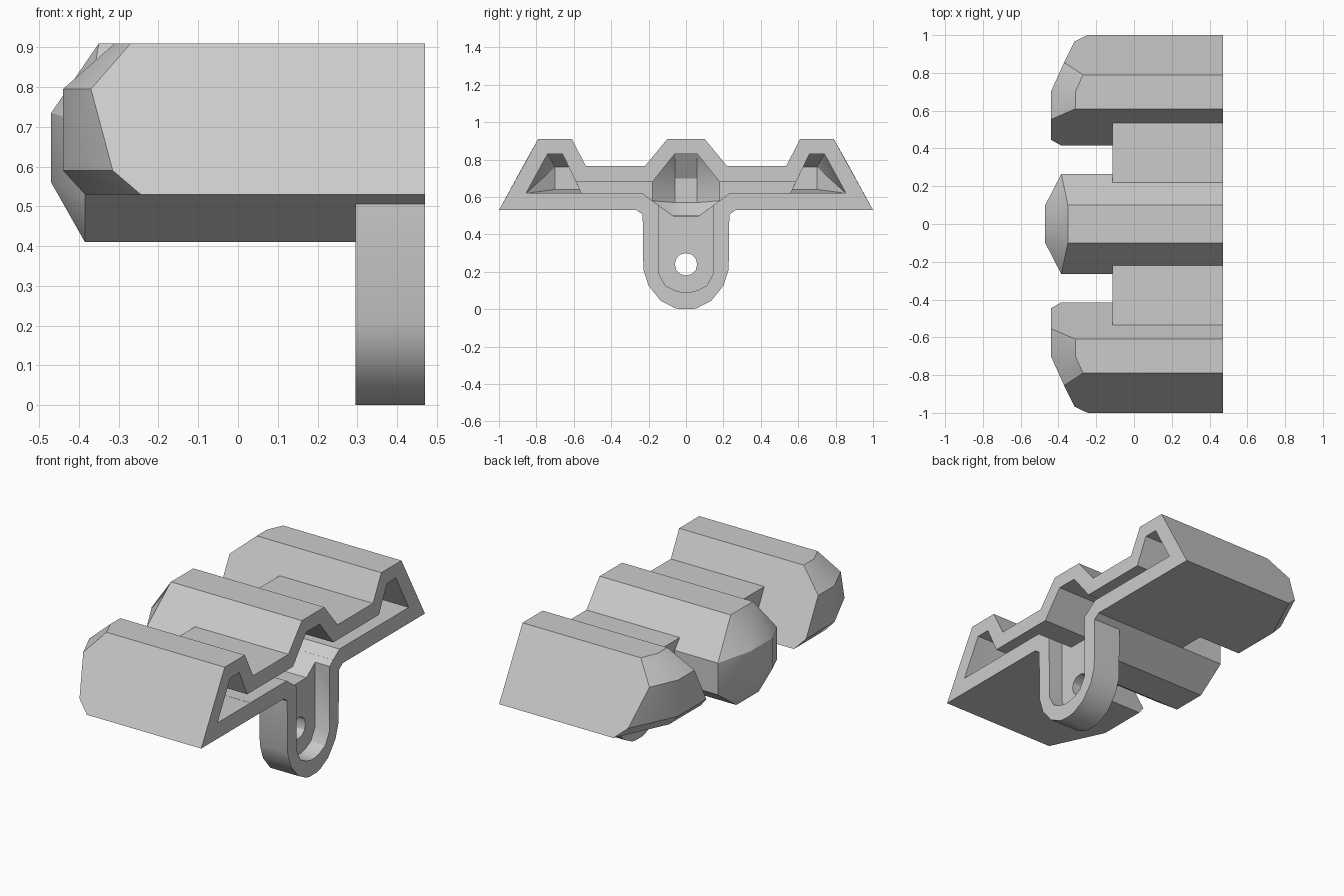
import bpy, bmesh, math

if "Cube" in bpy.data.objects:
    bpy.data.objects.remove(bpy.data.objects["Cube"], do_unlink=True)

grey = bpy.data.materials.new("plain grey")
grey.use_nodes = True
grey.diffuse_color = (0.6, 0.6, 0.6, 1)
grey.node_tree.nodes["Principled BSDF"].inputs["Base Color"].default_value = (0.6, 0.6, 0.6, 1)

OPEN = 0.47     # open end of the shell
PAST = 0.52     # cutters run past the open end


def hull(name, points):
    """Convex solid around a set of points."""
    bm = bmesh.new()
    for p in points:
        bm.verts.new(p)
    out = bmesh.ops.convex_hull(bm, input=bm.verts)
    spare = [v for v in out["geom_interior"] + out["geom_unused"]
             if isinstance(v, bmesh.types.BMVert)]
    bmesh.ops.delete(bm, geom=list(set(spare)), context="VERTS")
    bmesh.ops.dissolve_limit(bm, angle_limit=0.01, verts=bm.verts, edges=bm.edges)
    bmesh.ops.recalc_face_normals(bm, faces=bm.faces)
    mesh = bpy.data.meshes.new(name)
    bm.to_mesh(mesh)
    bm.free()
    mesh.materials.append(grey)
    obj = bpy.data.objects.new(name, mesh)
    bpy.context.collection.objects.link(obj)
    return obj


def both(section):
    """Mirror a (y, z) section across y = 0."""
    return [(s * y, z) for y, z in section for s in (1, -1)]


def at(x, section):
    return [(x, y, z) for y, z in section]


def prism(name, x0, x1, section):
    return hull(name, at(x0, section) + at(x1, section))


def combine(target, tool, operation):
    mod = target.modifiers.new(operation.lower(), "BOOLEAN")
    mod.operation, mod.solver, mod.object = operation, "EXACT", tool
    bpy.context.view_layer.objects.active = target
    bpy.ops.object.modifier_apply(modifier=mod.name)
    bpy.data.objects.remove(tool, do_unlink=True)


# Central finger: octagonal bar with a blunt nose
upper = both([(0.1, 0.91)])
lower = both([(0.265, 0.71), (0.265, 0.53), (0.1, 0.41)])
body = hull("ribbed_shell",
            at(OPEN, upper + lower) + at(-0.35, upper) + at(-0.385, lower)
            + at(-0.47, both([(0.1, 0.735), (0.1, 0.56)])))

# Side fingers: tapered bars with bevelled tips
bar = [(1.0, 0.53), (0.79, 0.91), (0.61, 0.91), (0.415, 0.53)]
tip = [(-0.245, 1.0, 0.53), (-0.315, 0.967, 0.59), (-0.37, 0.855, 0.795),
       (-0.27, 0.79, 0.91), (-0.31, 0.7, 0.91), (-0.31, 0.61, 0.91),
       (-0.44, 0.7, 0.795), (-0.44, 0.553, 0.795), (-0.44, 0.446, 0.59),
       (-0.44, 0.7, 0.59), (-0.385, 0.415, 0.53), (-0.385, 0.7, 0.53)]
for s in (1, -1):
    finger = hull("side_finger", [(x, s * y, z) for x, y, z in at(OPEN, bar) + tip])
    combine(body, finger, "UNION")

# Web joining the fingers
web = prism("web", -0.115, OPEN, both([(0.55, 0.765), (0.5, 0.53)]))
combine(body, web, "UNION")

# Rounded hanging bracket
curve = [(0.232, 0.53), (0.228, 0.21), (0.2, 0.125), (0.135, 0.045), (0.06, 0.006), (0.03, 0)]
bracket = prism("bracket", 0.296, OPEN, both(curve))
combine(body, bracket, "UNION")

# Hollow insides of the fingers
inner = both([(0.06, 0.83), (0.18, 0.68), (0.18, 0.58), (0.07, 0.5)])
cavity = hull("middle_cavity", at(PAST, inner) + at(-0.3, inner)
              + at(-0.385, both([(0.06, 0.7), (0.06, 0.57)])))
combine(body, cavity, "DIFFERENCE")
inner_bar = [(0.855, 0.62), (0.74, 0.83), (0.66, 0.83), (0.56, 0.62)]
inner_tip = [(0.7, 0.76), (0.625, 0.76), (0.57, 0.64), (0.7, 0.64)]
for s in (1, -1):
    points = at(PAST, inner_bar) + at(-0.23, inner_bar) + at(-0.35, inner_tip)
    combine(body, hull("side_cavity", [(x, s * y, z) for x, y, z in points]), "DIFFERENCE")

# Slot through the web, and the sloped trough in its floor
slot = prism("slot", -0.035, PAST, both([(0.6, 0.621), (0.6, 0.68)]))
combine(body, slot, "DIFFERENCE")
trough = prism("trough", -0.035, PAST, both([(0.237, 0.622), (0.069, 0.499)]))
combine(body, trough, "DIFFERENCE")

# Recess between the bracket legs, leaving a back plate
recess = prism("recess", 0.38, PAST,
               both([(0.148, 0.6), (0.146, 0.19), (0.11, 0.125), (0.06, 0.1), (0.02, 0.09)]))
combine(body, recess, "DIFFERENCE")

# Round hole in the back plate
ring = [(0.06 * math.cos(i * math.tau / 12), 0.24 + 0.06 * math.sin(i * math.tau / 12))
        for i in range(12)]
combine(body, prism("hole", 0.2, PAST, ring), "DIFFERENCE")

# Smooth the bracket curve, keep the creases
for o in bpy.context.selected_objects:
    o.select_set(False)
body.select_set(True)
bpy.context.view_layer.objects.active = body
bpy.ops.object.shade_smooth_by_angle(angle=math.radians(30))
